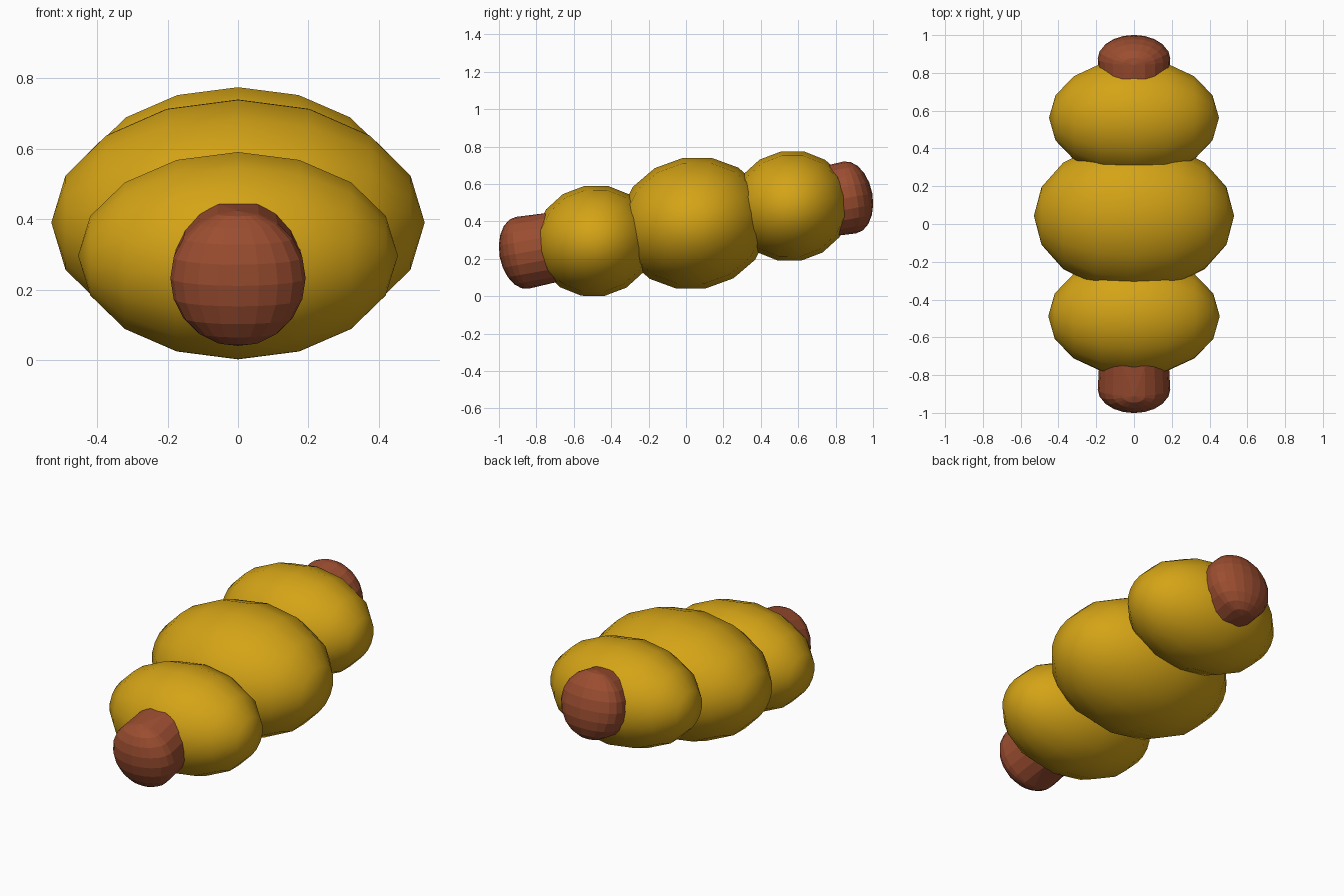
import bpy, bmesh, math
from mathutils import Matrix

if "Cube" in bpy.data.objects:
    bpy.data.objects.remove(bpy.data.objects["Cube"])

TILT = Matrix.Rotation(math.radians(10.2), 4, 'X')


def material(name, rgb):
    m = bpy.data.materials.new(name)
    m.diffuse_color = (*rgb, 1)
    m.use_nodes = True
    m.node_tree.nodes["Principled BSDF"].inputs["Base Color"].default_value = m.diffuse_color
    return m


yellow = material("amber", (0.66, 0.37, 0.008))
red = material("rust", (0.33, 0.075, 0.03))


def finish(name, bm, centre, mat, smooth):
    bm.transform(Matrix.Translation(centre) @ TILT)
    bmesh.ops.recalc_face_normals(bm, faces=bm.faces)
    for f in bm.faces:
        f.smooth = smooth
    me = bpy.data.meshes.new(name)
    bm.to_mesh(me)
    bm.free()
    me.materials.append(mat)
    ob = bpy.data.objects.new(name, me)
    bpy.context.collection.objects.link(ob)


def body(name, centre, radii):
    # ellipsoid with its poles at the left and right sides
    bm = bmesh.new()
    bmesh.ops.create_uvsphere(bm, u_segments=16, v_segments=8, radius=1)
    bm.transform(Matrix.Diagonal((*radii, 1)) @ Matrix.Rotation(math.pi / 2, 4, 'Y'))
    finish(name, bm, centre, yellow, True)


def knob(name, centre, inward):
    # flattened dome outside, straight sides running into the body
    bm = bmesh.new()
    bmesh.ops.create_uvsphere(bm, u_segments=20, v_segments=10, radius=1)
    bm.transform(Matrix.Diagonal((0.192, 0.122, 0.195, 1)))
    for v in bm.verts:
        if v.co.y * inward > 0.005:
            v.co.y += inward * 0.14
    finish(name, bm, centre, red, False)


# three overlapping body segments
body("front_segment", (0, -0.488, 0.296), (0.454, 0.32, 0.299))
body("middle_segment", (0, 0.043, 0.39), (0.53, 0.405, 0.354))
body("rear_segment", (0, 0.562, 0.482), (0.45, 0.317, 0.297))

# end knobs
knob("front_knob", (0, -0.876, 0.232), 1)
knob("rear_knob", (0, 0.876, 0.528), -1)
